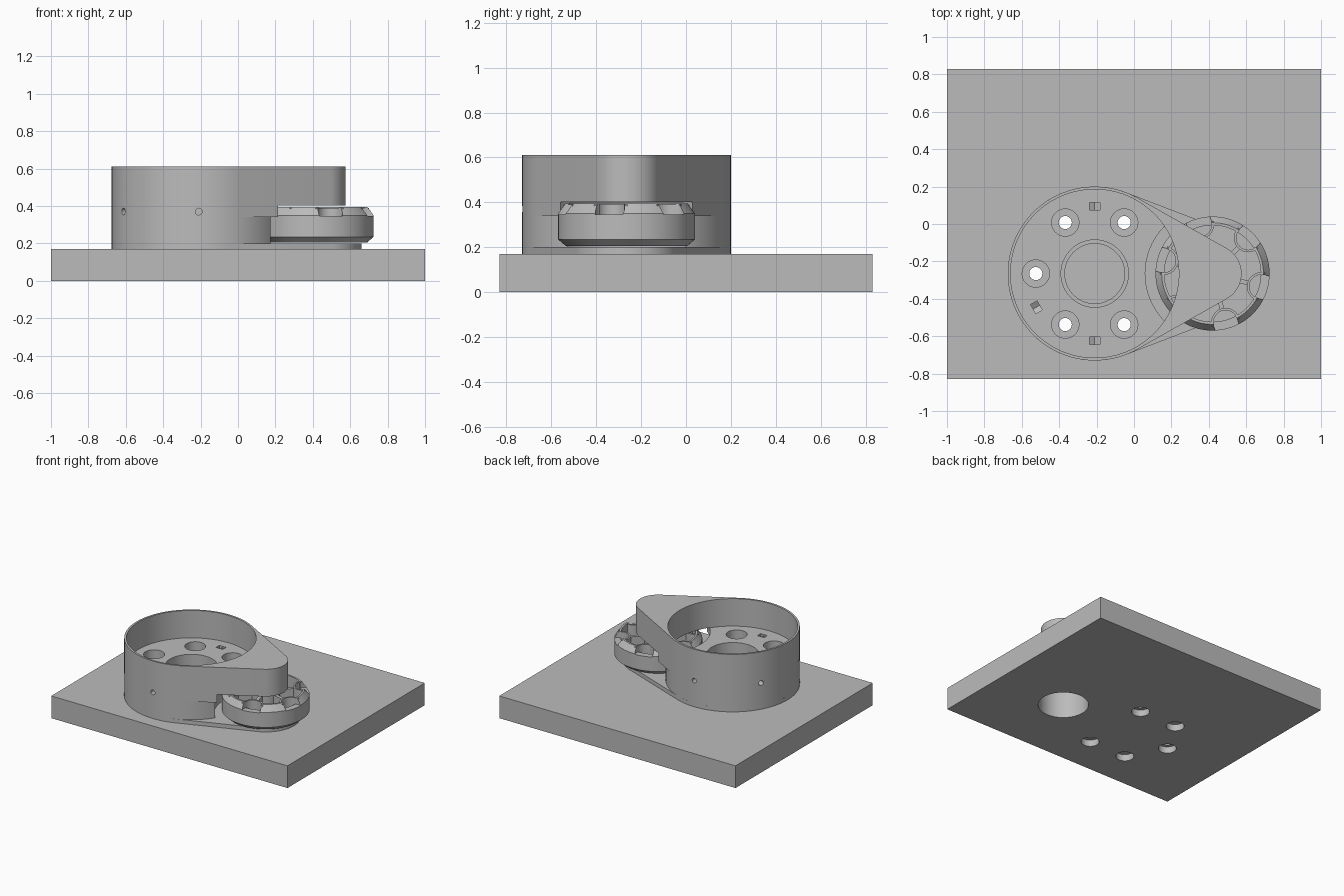
import bpy, bmesh
from math import pi, cos, sin, acos, radians
from mathutils import Matrix

if "Cube" in bpy.data.objects:
    bpy.data.objects.remove(bpy.data.objects["Cube"], do_unlink=True)

grey = bpy.data.materials.new("plain grey")
grey.use_nodes = True
grey.diffuse_color = (0.5, 0.5, 0.5, 1)
grey.node_tree.nodes["Principled BSDF"].inputs["Base Color"].default_value = (0.5, 0.5, 0.5, 1)

CY = -0.265          # shared y of both axes
DRUM_X, WHEEL_X = -0.21, 0.42
DRUM_R = 0.465


def arc(x, y, r, a0, a1, n):
    return [(x + r * cos(a0 + (a1 - a0) * i / n), y + r * sin(a0 + (a1 - a0) * i / n))
            for i in range(n + 1)]


def circle(x, y, r, n=96):
    return arc(x, y, r, 0, 2 * pi, n)[:-1]


def teardrop(r):
    """Outline wrapped around the drum circle and a smaller circle at the wheel."""
    t = acos((DRUM_R - r) / (WHEEL_X - DRUM_X))
    return arc(DRUM_X, CY, DRUM_R, t, 2 * pi - t, 80) + arc(WHEEL_X, CY, r, -t, t, 32)


def finish(name, bm, matrix=None):
    if matrix:
        bm.transform(matrix)
    bmesh.ops.recalc_face_normals(bm, faces=bm.faces)
    mesh = bpy.data.meshes.new(name)
    bm.to_mesh(mesh)
    bm.free()
    mesh.materials.append(grey)
    ob = bpy.data.objects.new(name, mesh)
    bpy.context.collection.objects.link(ob)
    return ob


def prism(name, pts, z0, z1, matrix=None):
    bm = bmesh.new()
    base = bm.faces.new([bm.verts.new((x, y, z0)) for x, y in pts])
    top = bmesh.ops.extrude_face_region(bm, geom=[base], use_keep_orig=True)
    verts = [g for g in top["geom"] if isinstance(g, bmesh.types.BMVert)]
    bmesh.ops.translate(bm, verts=verts, vec=(0, 0, z1 - z0))
    return finish(name, bm, matrix)


def select(ob):
    bpy.ops.object.select_all(action='DESELECT')
    ob.select_set(True)
    bpy.context.view_layer.objects.active = ob


def cut(targets, cutter):
    for ob in targets:
        select(ob)
        mod = ob.modifiers.new("cut", 'BOOLEAN')
        mod.operation, mod.solver, mod.object = 'DIFFERENCE', 'EXACT', cutter
        bpy.ops.object.modifier_apply(modifier=mod.name)
    bpy.data.objects.remove(cutter, do_unlink=True)


# Main parts: slab and three stacked housing tiers
slab = prism("base_slab", [(-1, -0.83), (1, -0.83), (1, 0.83), (-1, 0.83)], 0, 0.17)
foot = prism("housing_foot", teardrop(0.24), 0.17, 0.20)
drum = prism("housing_drum", circle(DRUM_X, CY, DRUM_R), 0.20, 0.34)
cover = prism("housing_cover", teardrop(0.155), 0.34, 0.61)

# Open bowl, wheel clearance, stepped centre bore and axle hole
cut([cover], prism("bowl_cut", circle(DRUM_X, CY, 0.45), 0.40, 0.7))
cut([drum, cover], prism("clearance_cut", circle(WHEEL_X, CY, 0.36), 0.15, 0.402))
cut([drum, cover], prism("bore_cut", circle(DRUM_X, CY, 0.18), 0.23, 0.5))
cut([foot, drum], prism("lip_cut", circle(DRUM_X, CY, 0.16), 0.16, 0.3))
cut([slab, foot], prism("axle_cut", circle(WHEEL_X, CY, 0.175, 64), -0.1, 0.3))

# Counterbored screw holes
for k in range(1, 6):
    x, y = DRUM_X + 0.315 * cos(k * pi / 3), CY + 0.315 * sin(k * pi / 3)
    cut([slab, foot, drum, cover], prism("screw_cut", circle(x, y, 0.035, 32), -0.1, 0.7))
    cut([drum, cover], prism("head_cut", circle(x, y, 0.073, 40), 0.30, 0.5))
    cut([slab], prism("recess_cut", circle(x, y, 0.063, 40), -0.1, 0.05))

# Radial set screw holes with nut traps, pointed at the bottom
trap = [(0.032, 0), (0.016, 0.028), (-0.08, 0.028), (-0.08, -0.028), (0.016, -0.028)]
for deg in (90, 150, 210, 270):
    aim = (Matrix.Translation((DRUM_X, CY, 0.37)) @ Matrix.Rotation(radians(deg), 4, 'Z')
           @ Matrix.Rotation(pi / 2, 4, 'Y'))
    cut([cover], prism("set_screw_cut", circle(0, 0, 0.018, 24), 0.33, 0.55, aim))
    cut([drum, cover], prism("nut_cut", trap, 0.34, 0.38, aim))

# Wheel: lathed cup with a chamfered crown
profile = [(0, 0.205), (0.27, 0.205), (0.305, 0.235), (0.305, 0.35), (0.272, 0.395),
           (0.258, 0.395), (0.258, 0.26), (0, 0.26)]
bm = bmesh.new()
vs = [bm.verts.new((r, 0, z)) for r, z in profile]
edges = [bm.edges.new(p) for p in zip(vs, vs[1:])]
bmesh.ops.spin(bm, geom=vs + edges, cent=(0, 0, 0), axis=(0, 0, 1), angle=2 * pi, steps=96)
bmesh.ops.remove_doubles(bm, verts=bm.verts, dist=0.0005)
wheel = finish("wheel_cup", bm, Matrix.Translation((WHEEL_X, CY, 0)))
prism("wheel_hub", circle(WHEEL_X, CY, 0.10, 48), 0.25, 0.385)

# Six crown notches, each backed by a curved rib and a spoke
rib = arc(0.27, 0, 0.077, pi / 2, 1.5 * pi, 20) + arc(0.27, 0, 0.064, 1.5 * pi, pi / 2, 20)
spoke = [(0.09, -0.012), (0.2, -0.012), (0.2, 0.012), (0.09, 0.012)]
for k in range(6):
    turn = (Matrix.Translation((WHEEL_X, CY, 0))
            @ Matrix.Rotation(radians(60 * k - 15), 4, 'Z'))
    cut([wheel], prism("notch_cut", circle(0.285, 0, 0.066, 40), 0.345, 0.5, turn))
    prism(f"wheel_rib_{k + 1}", rib, 0.25, 0.39, turn)
    prism(f"wheel_spoke_{k + 1}", spoke, 0.25, 0.38, turn)

# Smooth curved walls, keep the edges sharp
for ob in list(bpy.context.collection.objects):
    if ob.type == 'MESH':
        select(ob)
        bpy.ops.object.shade_smooth_by_angle(angle=radians(25))
